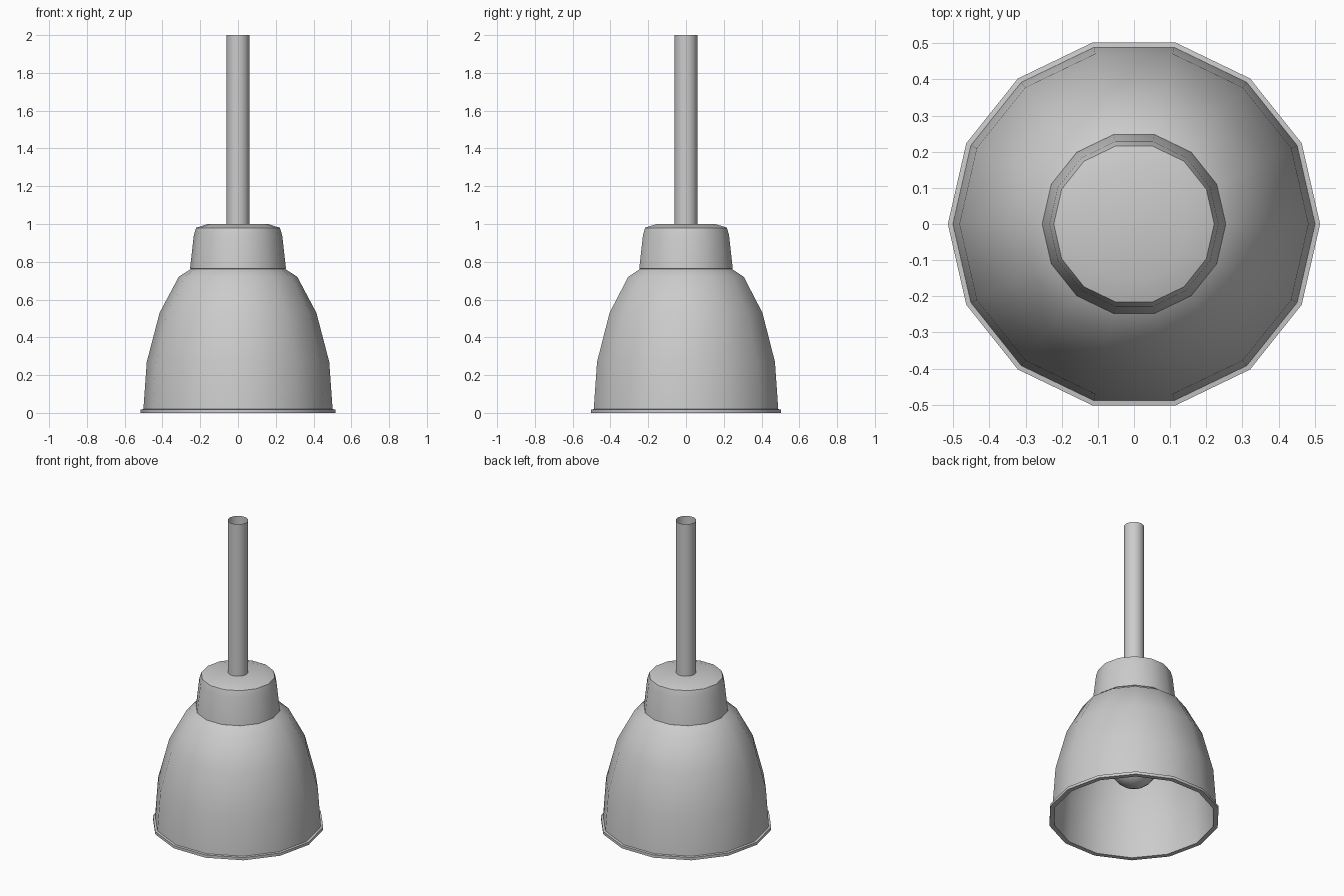
import bpy, bmesh, math

if "Cube" in bpy.data.objects:
    bpy.data.objects.remove(bpy.data.objects["Cube"])


def lathe(name, profile, sides, angle=40):
    """Revolve (radius, z) points around z; zero-radius ends become poles."""
    bm = bmesh.new()
    rings = []
    for r, z in profile:
        if r == 0:
            rings.append([bm.verts.new((0, 0, z))] * sides)
        else:
            rings.append([bm.verts.new((r * math.cos(2 * math.pi * i / sides),
                                        r * math.sin(2 * math.pi * i / sides), z))
                          for i in range(sides)])
    for a, b in zip(rings, rings[1:]):
        for i in range(sides):
            j = (i + 1) % sides
            corners = list(dict.fromkeys((a[i], a[j], b[j], b[i])))
            bm.faces.new(corners)
    mesh = bpy.data.meshes.new(name)
    bm.to_mesh(mesh)
    bm.free()
    obj = bpy.data.objects.new(name, mesh)
    bpy.context.collection.objects.link(obj)
    bpy.context.view_layer.objects.active = obj
    obj.select_set(True)
    bpy.ops.object.shade_smooth_by_angle(angle=math.radians(angle))
    obj.select_set(False)
    return obj


# Shade and cap: inner wall up from the rim is listed first, in reverse,
# so the faces wind outwards from the bottom rim to the cap top
inner = [(0, 0.98), (0.155, 0.98), (0.205, 0.965), (0.217, 0.935), (0.235, 0.75),
         (0.302, 0.705), (0.40, 0.525), (0.468, 0.27), (0.485, 0.015), (0.485, 0)]
outer = [(0.515, 0), (0.515, 0.018), (0.501, 0.02), (0.483, 0.27), (0.415, 0.53),
         (0.314, 0.72), (0.25, 0.762), (0.254, 0.764), (0.234, 0.94), (0.222, 0.98),
         (0.16, 1.0), (0, 1.0)]
lathe("lamp_shade", inner + outer, 14)

# Hanging rod, an open tube
lathe("rod", [(0.06, 1.0), (0.06, 2.0)], 32)

# Bulb: round lower part tapering into a neck inside the cap
R, cz = 0.145, 0.36
bulb = [(0, cz - R)]
bulb += [(R * math.sin(math.radians(a)), cz - R * math.cos(math.radians(a)))
         for a in range(15, 121, 15)]
bulb += [(0.09, 0.51), (0.07, 0.60), (0.07, 0.98)]
lathe("bulb", bulb, 24)
